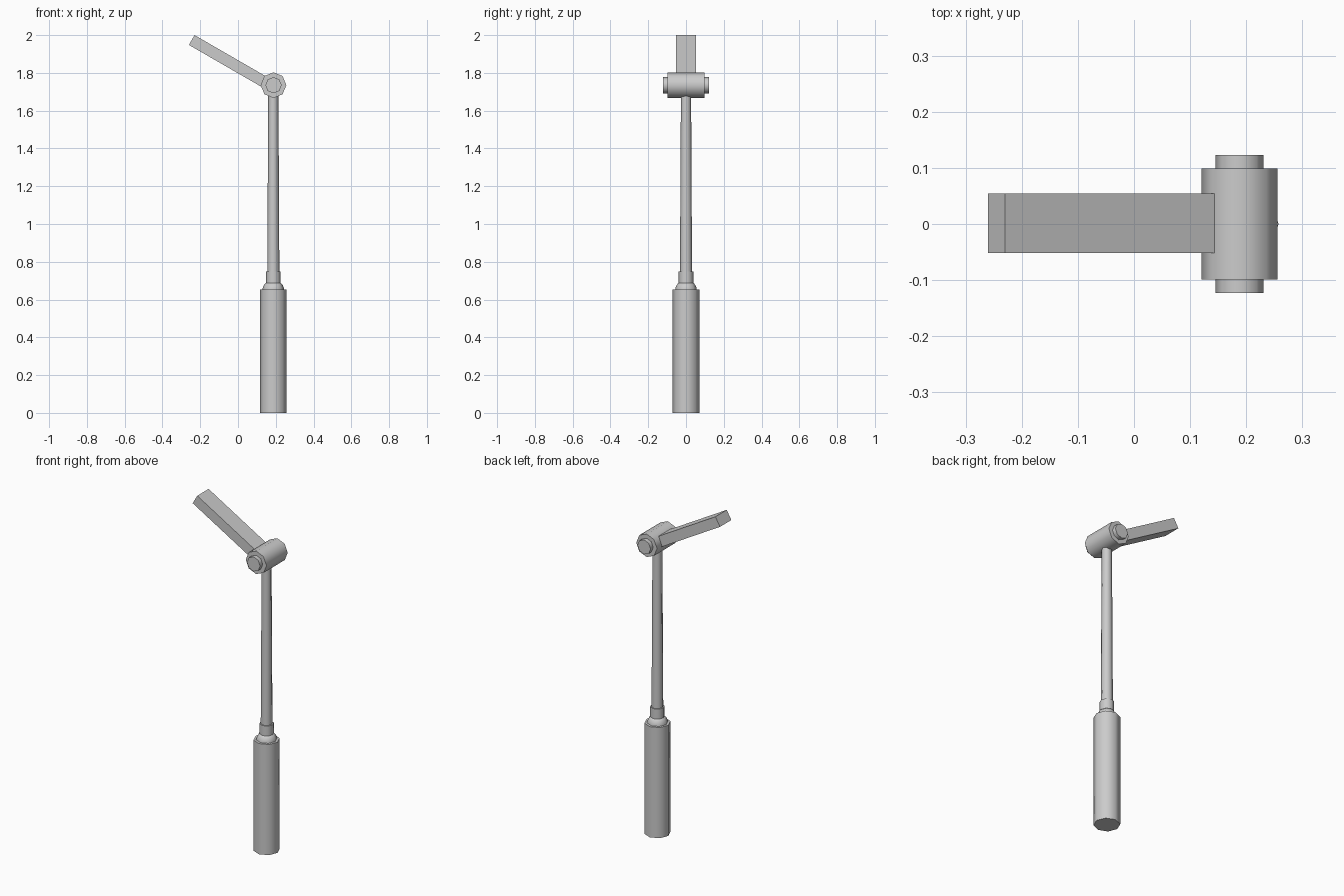
import bpy, bmesh
from math import cos, sin, pi, radians
from mathutils import Matrix

if "Cube" in bpy.data.objects:
    bpy.data.objects.remove(bpy.data.objects["Cube"])

CX, PIVOT_Z, SIDES = 0.187, 1.735, 8


def finish(name, bm, matrix, smooth):
    bmesh.ops.recalc_face_normals(bm, faces=bm.faces)
    mesh = bpy.data.meshes.new(name)
    bm.to_mesh(mesh)
    bm.free()
    ob = bpy.data.objects.new(name, mesh)
    bpy.context.collection.objects.link(ob)
    mesh.transform(matrix)
    if smooth:
        bpy.ops.object.select_all(action='DESELECT')
        ob.select_set(True)
        bpy.context.view_layer.objects.active = ob
        bpy.ops.object.shade_smooth_by_angle(angle=radians(50))
    return ob


def lathe(name, profile, matrix):
    """Revolve (radius, height) pairs around local z, capped at both ends."""
    bm = bmesh.new()
    rings = [[bm.verts.new((r * cos(2 * pi * i / SIDES), r * sin(2 * pi * i / SIDES), z))
              for i in range(SIDES)] for r, z in profile]
    for a, b in zip(rings, rings[1:]):
        for i in range(SIDES):
            j = (i + 1) % SIDES
            bm.faces.new((a[i], a[j], b[j], b[i]))
    bm.faces.new(rings[0])
    bm.faces.new(rings[-1])
    return finish(name, bm, matrix, True)


# Upright parts: grip, rounded neck, collar and tapered shaft
upright = Matrix.Translation((CX, 0, 0))
lathe("grip", [(0.071, 0), (0.071, 0.654)], upright)
lathe("neck", [(0.057, 0.65), (0.056, 0.662), (0.049, 0.678), (0.038, 0.69)], upright)
lathe("collar", [(0.039, 0.688), (0.039, 0.748)], upright)
lathe("shaft", [(0.032, 0.745), (0.027, 1.69)], upright)

# Pivot barrel and pin, lying along y
across = Matrix.Translation((CX + 0.001, 0, PIVOT_Z)) @ Matrix.Rotation(pi / 2, 4, 'X')
lathe("pivot_barrel", [(0.068, -0.099), (0.068, 0.099)], across)
lathe("pivot_pin", [(0.043, -0.123), (0.043, 0.123)], across)

# Square drive arm, tilted 30 degrees up to the left
tilt = Matrix.Translation((-0.245, 0.001, 1.974)) @ Matrix.Rotation(radians(30), 4, 'Y')
bm = bmesh.new()
bmesh.ops.create_cube(bm, size=1)
length = 0.47
bmesh.ops.scale(bm, verts=bm.verts, vec=(length, 0.106, 0.06))
bmesh.ops.translate(bm, verts=bm.verts, vec=(length / 2, 0, 0))
finish("arm", bm, tilt, False)
